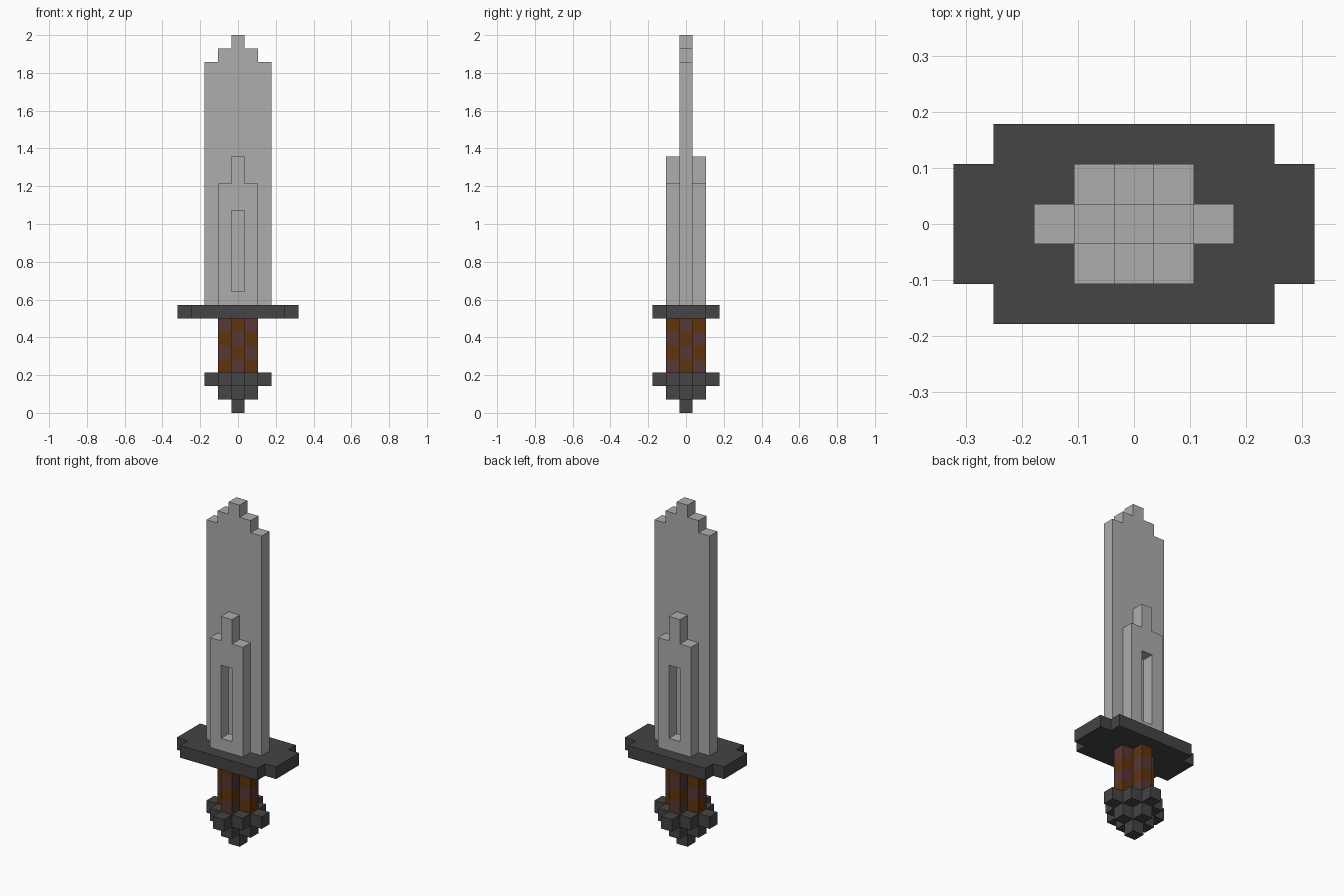
import bpy, bmesh

if "Cube" in bpy.data.objects:
    bpy.data.objects.remove(bpy.data.objects["Cube"], do_unlink=True)

U = 2 / 28  # one block


def material(name, rgb):
    m = bpy.data.materials.new(name)
    m.use_nodes = True
    m.diffuse_color = (*rgb, 1)
    bsdf = next(n for n in m.node_tree.nodes if n.type == 'BSDF_PRINCIPLED')
    bsdf.inputs["Base Color"].default_value = (*rgb, 1)
    bsdf.inputs["Roughness"].default_value = 0.8
    return m


steel = material("steel grey", (0.42, 0.42, 0.42))
iron = material("dark iron", (0.058, 0.058, 0.058))
brown = material("leather brown", (0.117, 0.034, 0.004))
plum = material("plum brown", (0.098, 0.038, 0.038))


def four_way(q):
    """Mirror a quarter outline in x and y."""
    half = q + [(-x, y) for x, y in reversed(q)]
    return half + [(-x, -y) for x, y in half]


def two_way(h):
    """Mirror a half outline in x."""
    return h + [(-x, z) for x, z in reversed(h)]


def prism(name, outline, levels, mats, upright=True, rule=None):
    """Stack an outline at several levels, along z if upright, else along y."""
    bm = bmesh.new()
    rings = []
    for l in levels:
        pts = [(a, b, l) if upright else (a, l, b) for a, b in outline]
        rings.append([bm.verts.new([c * U for c in p]) for p in pts])
    n = len(outline)
    for lo, hi in zip(rings, rings[1:]):
        for i in range(n):
            j = (i + 1) % n
            bm.faces.new((lo[i], lo[j], hi[j], hi[i]))
    bm.faces.new(rings[0])
    bm.faces.new(rings[-1])
    bmesh.ops.recalc_face_normals(bm, faces=bm.faces)
    if rule:
        for f in bm.faces:
            f.material_index = rule(f.calc_center_median() / U)
    mesh = bpy.data.meshes.new(name)
    bm.to_mesh(mesh)
    bm.free()
    for m in mats:
        mesh.materials.append(m)
    ob = bpy.data.objects.new(name, mesh)
    bpy.context.collection.objects.link(ob)
    return ob


# Block outlines
square = four_way([(.5, .5)])
cross = four_way([(1.5, .5), (.5, .5), (.5, 1.5)])
diamond = four_way([(2.5, .5), (1.5, .5), (1.5, 1.5), (.5, 1.5), (.5, 2.5)])

# Pommel, stepped out towards the grip
prism("pommel_tip", square, (0, 1), [iron])
prism("pommel_middle", cross, (1, 2), [iron])
prism("pommel_top", diamond, (2, 3), [iron])


# Grip, with the two leathers alternating by arm and by row
def checker(c):
    return (int(c.z) + (abs(c.x) > abs(c.y))) % 2


prism("grip", cross, (3, 4, 5, 6, 7), [plum, brown], rule=lambda c: 1 - checker(c))

# Guard with notched corners
prism("guard", four_way([(4.5, 1.5), (3.5, 1.5), (3.5, 2.5)]), (7, 8), [iron])

# Blade with stepped point
prism("blade", two_way([(2.5, 8), (2.5, 26), (1.5, 26), (1.5, 27), (.5, 27), (.5, 28)]),
      (-.5, .5), [steel], upright=False)

# Raised panels on both faces, each with a slot cut down to the blade
slot = prism("slot_cutter", two_way([(.5, 9), (.5, 15)]), (-3, 3), [steel], upright=False)
slot.hide_render = True
for name, y0, y1 in (("front_panel", -1.5, -.5), ("back_panel", .5, 1.5)):
    panel = prism(name, two_way([(1.5, 8), (1.5, 17), (.5, 17), (.5, 19)]),
                  (y0, y1), [steel], upright=False)
    mod = panel.modifiers.new("slot", 'BOOLEAN')
    mod.operation = 'DIFFERENCE'
    mod.solver = 'EXACT'
    mod.object = slot
    bpy.context.view_layer.objects.active = panel
    bpy.ops.object.modifier_apply(modifier=mod.name)
bpy.data.objects.remove(slot, do_unlink=True)
